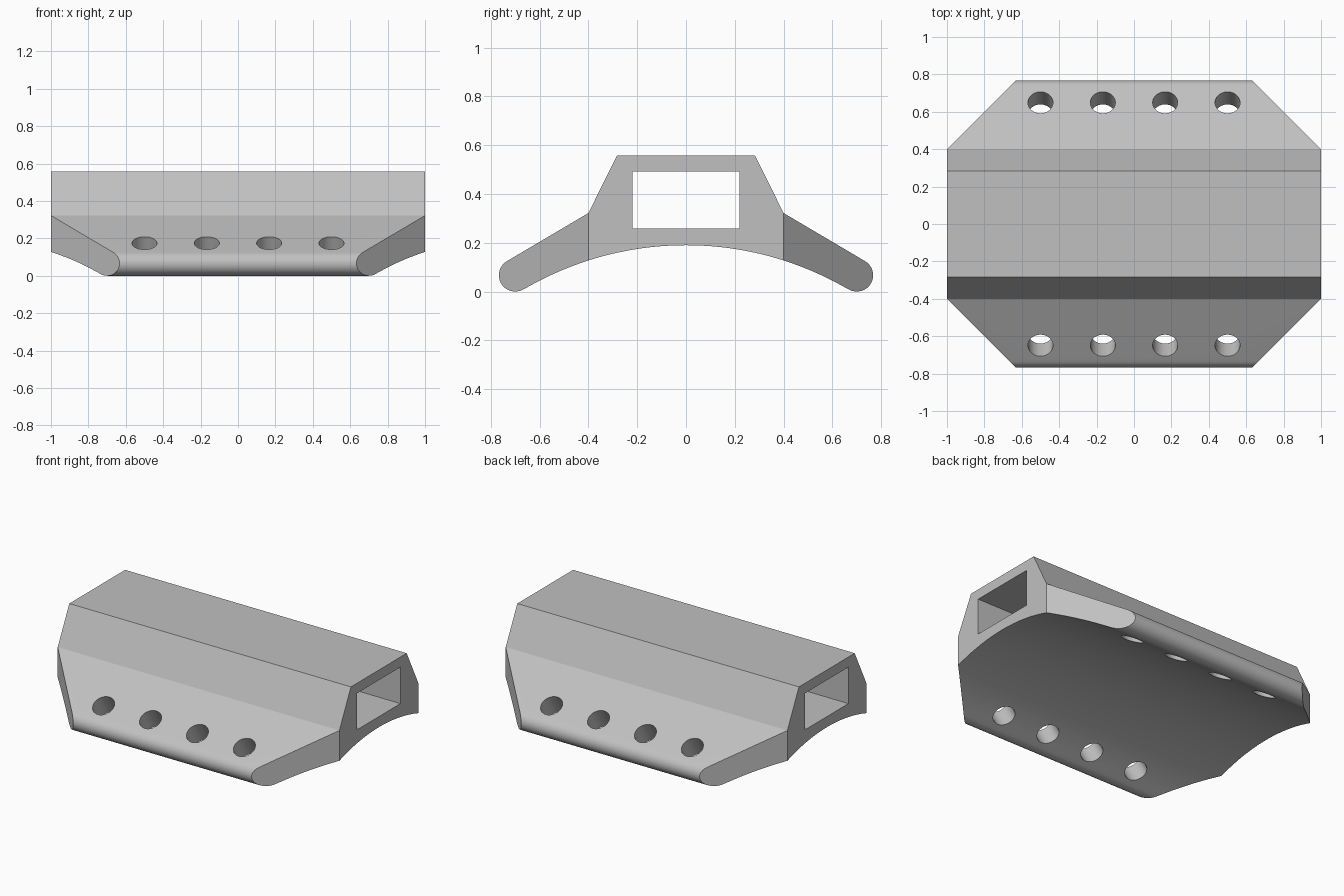
import bpy, bmesh
from math import sin, cos, asin, atan2, radians, pi, sqrt
from mathutils import Matrix, Vector

cube = bpy.data.objects.get("Cube")
if cube:
    bpy.data.objects.remove(cube)

grey = bpy.data.materials.new("plain grey")
grey.use_nodes = True
colour = (0.53, 0.53, 0.53, 1)
grey.diffuse_color = colour
grey.node_tree.nodes["Principled BSDF"].inputs["Base Color"].default_value = colour


def prism(name, points, direction):
    """Extrude a closed outline of 3D points along a direction."""
    bm = bmesh.new()
    face = bm.faces.new([bm.verts.new(p) for p in points])
    grown = bmesh.ops.extrude_face_region(bm, geom=[face])["geom"]
    moved = [v for v in grown if isinstance(v, bmesh.types.BMVert)]
    bmesh.ops.translate(bm, verts=moved, vec=direction)
    bmesh.ops.recalc_face_normals(bm, faces=bm.faces)
    mesh = bpy.data.meshes.new(name)
    bm.to_mesh(mesh)
    bm.free()
    mesh.materials.append(grey)
    obj = bpy.data.objects.new(name, mesh)
    bpy.context.collection.objects.link(obj)
    return obj


def cut(target, tool, operation):
    """Apply a boolean and discard its tool."""
    bpy.context.view_layer.objects.active = target
    mod = target.modifiers.new("cut", "BOOLEAN")
    mod.operation = operation
    mod.solver = "EXACT"
    mod.object = tool
    bpy.ops.object.modifier_apply(modifier=mod.name)
    bpy.data.objects.remove(tool)


# Cross-section: flat top, sloped shoulders, rounded flange tips, arched underside
tip_y, tip_r = 0.70, 0.067
arch_top, arch_r = 0.19, 1.313
arch_z = arch_top - arch_r
slope = radians(30)
tangent = atan2(arch_z - tip_r, -tip_y)
half = [(0.283, 0.557), (0.40, 0.322)]
start, steps = pi / 2 - slope, 16
for i in range(steps + 1):
    a = start + (tangent - start) * i / steps
    half.append((tip_y + tip_r * cos(a), tip_r + tip_r * sin(a)))
last = asin(half[-1][0] / arch_r)
for i in range(1, 20):
    a = last * (1 - i / 20)
    half.append((arch_r * sin(a), arch_z + arch_r * cos(a)))
section = half + [(0, arch_top)] + [(-y, z) for y, z in reversed(half)]
body = prism("clamp_body", [(-1, y, z) for y, z in section], (2, 0, 0))

# Clipped flange corners
reach = 0.9
outer = 1.4 - reach
plan = [(1.1, 0.3), (outer, reach), (-outer, reach), (-1.1, 0.3)]
plan += [(-x, -y) for x, y in plan]
cut(body, prism("corner_cutter", [(x, y, -0.5) for x, y in plan], (0, 0, 2)), "INTERSECT")

# Rectangular tunnel along the body
tunnel = [(-0.219, 0.258), (0.219, 0.258), (0.219, 0.492), (-0.219, 0.492)]
cut(body, prism("tunnel_cutter", [(-1.2, y, z) for y, z in tunnel], (2.4, 0, 0)), "DIFFERENCE")

# Four bolt holes square to each flange
for side in (-1, 1):
    axis = Vector((0, side * sin(slope), cos(slope)))
    across = Vector((0, side * cos(slope), -sin(slope)))
    for k in range(4):
        centre = Vector(((k - 1.5) / 3, side * 0.65, 0.176)) - axis * 0.4
        ring = [centre + 0.067 * (Vector((cos(t), 0, 0)) + across * sin(t))
                for t in (2 * pi * j / 40 for j in range(40))]
        cut(body, prism("hole_cutter", ring, axis * 0.6), "DIFFERENCE")

# Smooth the arch, tips and holes; keep real corners sharp
bpy.ops.object.select_all(action="DESELECT")
body.select_set(True)
bpy.context.view_layer.objects.active = body
bpy.ops.object.shade_smooth_by_angle(angle=radians(25))
